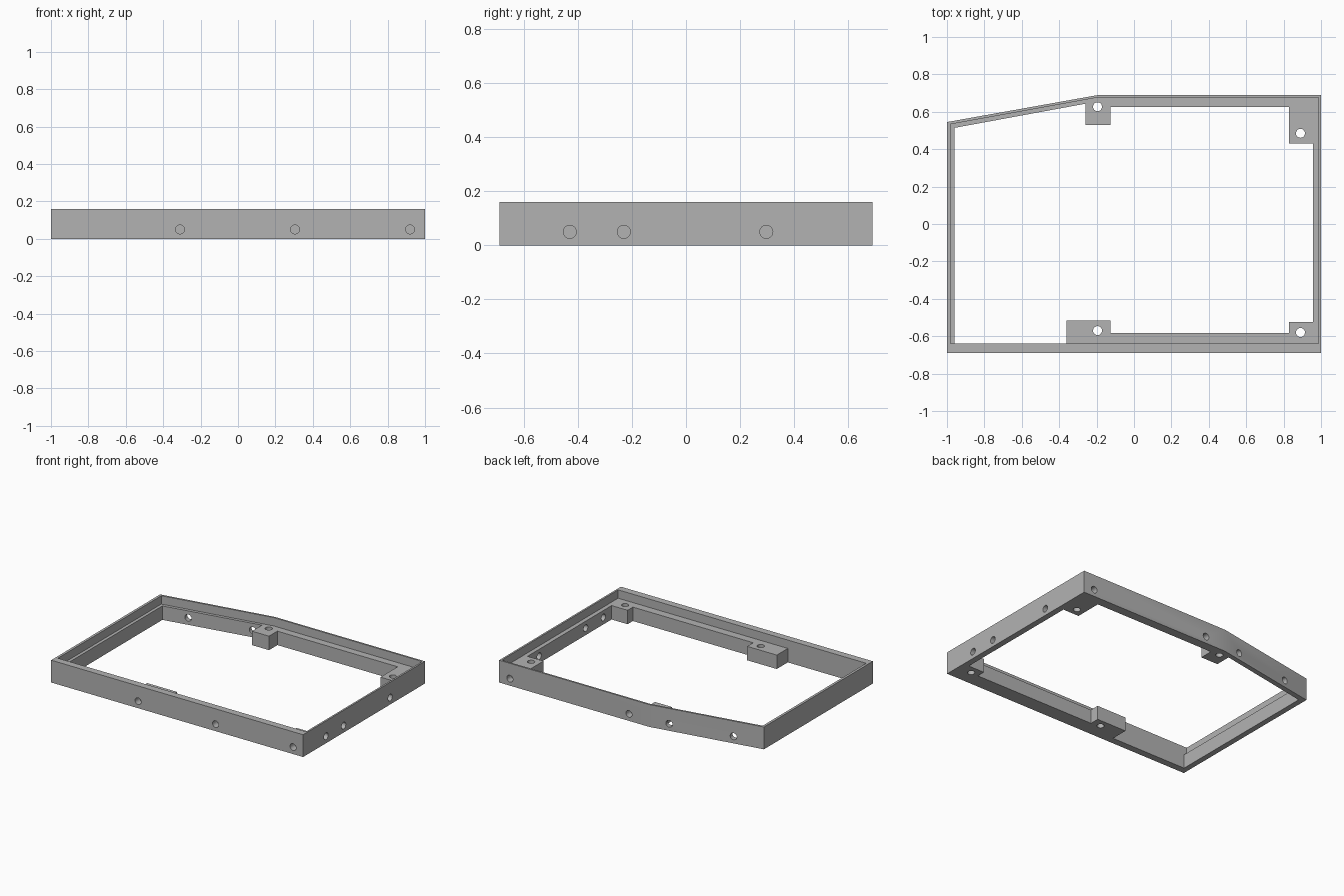
import bpy
import bmesh
import math
from mathutils import Vector

cube = bpy.data.objects.get("Cube")
if cube:
    bpy.data.objects.remove(cube, do_unlink=True)

HEIGHT = 0.16      # full wall height
LEDGE = 0.10       # top of the ledge and bosses
DRILL_Z = 0.05     # height of the side holes
RADIUS = 0.024

grey = bpy.data.materials.new("plain grey")
grey.use_nodes = True
colour = (0.45, 0.45, 0.45, 1)
grey.diffuse_color = colour
grey.node_tree.nodes["Principled BSDF"].inputs["Base Color"].default_value = colour


def add_object(name, bm):
    bmesh.ops.recalc_face_normals(bm, faces=bm.faces[:])
    mesh = bpy.data.meshes.new(name)
    bm.to_mesh(mesh)
    bm.free()
    mesh.materials.append(grey)
    obj = bpy.data.objects.new(name, mesh)
    bpy.context.collection.objects.link(obj)
    return obj


def prism(name, outline, bottom, top):
    bm = bmesh.new()
    face = bm.faces.new([bm.verts.new((x, y, bottom)) for x, y in outline])
    extruded = bmesh.ops.extrude_face_region(bm, geom=[face])["geom"]
    verts = [v for v in extruded if isinstance(v, bmesh.types.BMVert)]
    bmesh.ops.translate(bm, verts=verts, vec=(0, 0, top - bottom))
    return add_object(name, bm)


def drill(name, centre, direction, length):
    bm = bmesh.new()
    bmesh.ops.create_cone(bm, cap_ends=True, segments=32,
                          radius1=RADIUS, radius2=RADIUS, depth=length)
    obj = add_object(name, bm)
    obj.rotation_euler = Vector(direction).to_track_quat("Z", "Y").to_euler()
    obj.location = centre
    return obj


# Outer block with one slanted back corner
bend, corner = Vector((-0.19, 0.69)), Vector((-1, 0.545))
frame = prism("frame", [(-1, -0.69), (1, -0.69), (1, 0.69), bend, corner], 0, HEIGHT)

# Shallow recess above the ledge
recess = prism("recess_cutter", [(-0.982, -0.64), (0.987, -0.64), (0.987, 0.677),
                                 (-0.19, 0.677), (-0.982, 0.533)], LEDGE, 0.3)

# Central opening, leaving the ledge and four screw bosses
opening = prism("opening_cutter", [
    (-0.96, -0.64), (-0.36, -0.64), (-0.36, -0.515), (-0.125, -0.515),
    (-0.125, -0.583), (0.83, -0.583), (0.83, -0.523), (0.957, -0.523),
    (0.957, 0.43), (0.83, 0.43), (0.83, 0.625), (-0.125, 0.625),
    (-0.125, 0.53), (-0.26, 0.53), (-0.26, 0.643), (-0.96, 0.514)], -0.1, 0.3)
cutters = [opening, recess]

# Vertical holes through the bosses
for x, y in [(-0.195, 0.627), (0.89, 0.485), (-0.195, -0.57), (0.89, -0.58)]:
    cutters.append(drill("boss_drill", (x, y, 0.05), (0, 0, 1), 0.4))

# Blind holes in the front and back walls
for x in (-0.31, 0.305, 0.92):
    cutters.append(drill("front_drill", (x, -0.69, DRILL_Z), (0, 1, 0), 0.1))
for x in (-0.03, 0.915):
    cutters.append(drill("back_drill", (x, 0.69, DRILL_Z), (0, 1, 0), 0.1))

# Through holes in the right wall and the slanted wall
for y in (-0.43, -0.23, 0.297):
    cutters.append(drill("side_drill", (1, y, DRILL_Z), (1, 0, 0), 0.2))
slope = corner - bend
for t in (0.175, 0.735):
    point = bend + slope * t
    cutters.append(drill("slant_drill", (point.x, point.y, DRILL_Z),
                         (slope.y, -slope.x, 0), 0.2))

# Cut everything and keep only the finished frame
for cutter in cutters:
    cutter.hide_render = True
    cut = frame.modifiers.new("cut", "BOOLEAN")
    cut.operation = "DIFFERENCE"
    cut.solver = "EXACT"
    cut.object = cutter
bpy.context.view_layer.update()
evaluated = frame.evaluated_get(bpy.context.evaluated_depsgraph_get())
result = bpy.data.meshes.new_from_object(evaluated)
frame.modifiers.clear()
frame.data = result
for cutter in cutters:
    bpy.data.objects.remove(cutter, do_unlink=True)

# Smooth hole walls, sharp edges elsewhere
bpy.ops.object.select_all(action="DESELECT")
frame.select_set(True)
bpy.context.view_layer.objects.active = frame
bpy.ops.object.shade_smooth_by_angle(angle=math.radians(15))
